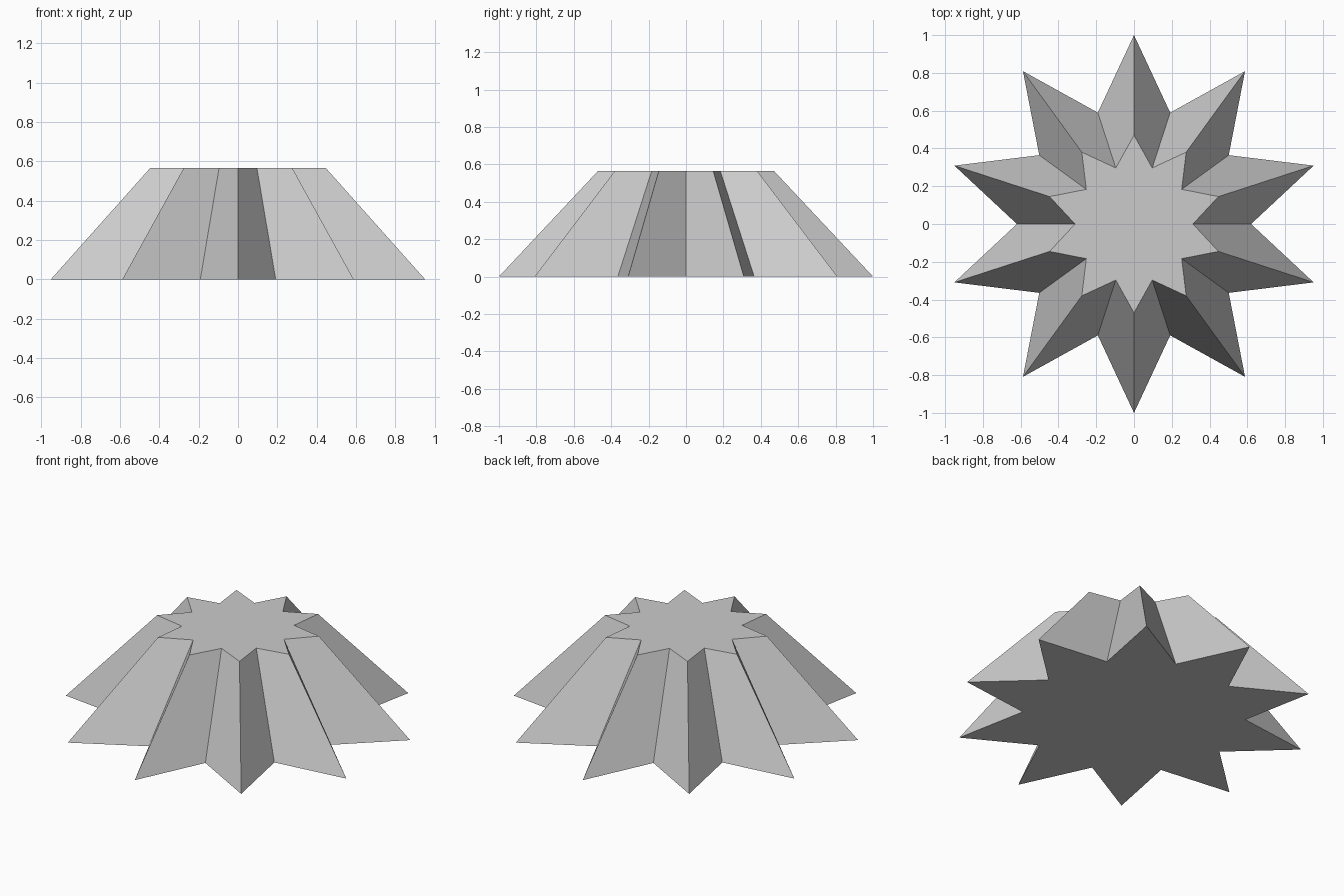
import bpy, bmesh, math

if "Cube" in bpy.data.objects:
    bpy.data.objects.remove(bpy.data.objects["Cube"])

POINTS = 10
HEIGHT = 0.565


def star_ring(bm, tip, valley, z):
    """Ring of vertices alternating between star tips and valleys."""
    ring = []
    for i in range(2 * POINTS):
        a = math.pi / 2 + i * math.pi / POINTS
        r = valley if i % 2 else tip
        ring.append(bm.verts.new((r * math.cos(a), r * math.sin(a), z)))
    return ring


# Tapered star block: wide star base, smaller star top
bm = bmesh.new()
base = star_ring(bm, 1.0, 0.62, 0.0)
top = star_ring(bm, 0.47, 0.312, HEIGHT)
bm.faces.new(base[::-1])
bm.faces.new(top)
for i in range(2 * POINTS):
    j = (i + 1) % (2 * POINTS)
    bm.faces.new((base[i], base[j], top[j], top[i]))

mesh = bpy.data.meshes.new("tapered_star")
bm.to_mesh(mesh)
bm.free()

# Single plain grey
grey = bpy.data.materials.new("light_grey")
grey.diffuse_color = (0.6, 0.6, 0.6, 1.0)
grey.use_nodes = True
grey.node_tree.nodes["Principled BSDF"].inputs["Base Color"].default_value = grey.diffuse_color
mesh.materials.append(grey)

star = bpy.data.objects.new("tapered_star", mesh)
bpy.context.collection.objects.link(star)
